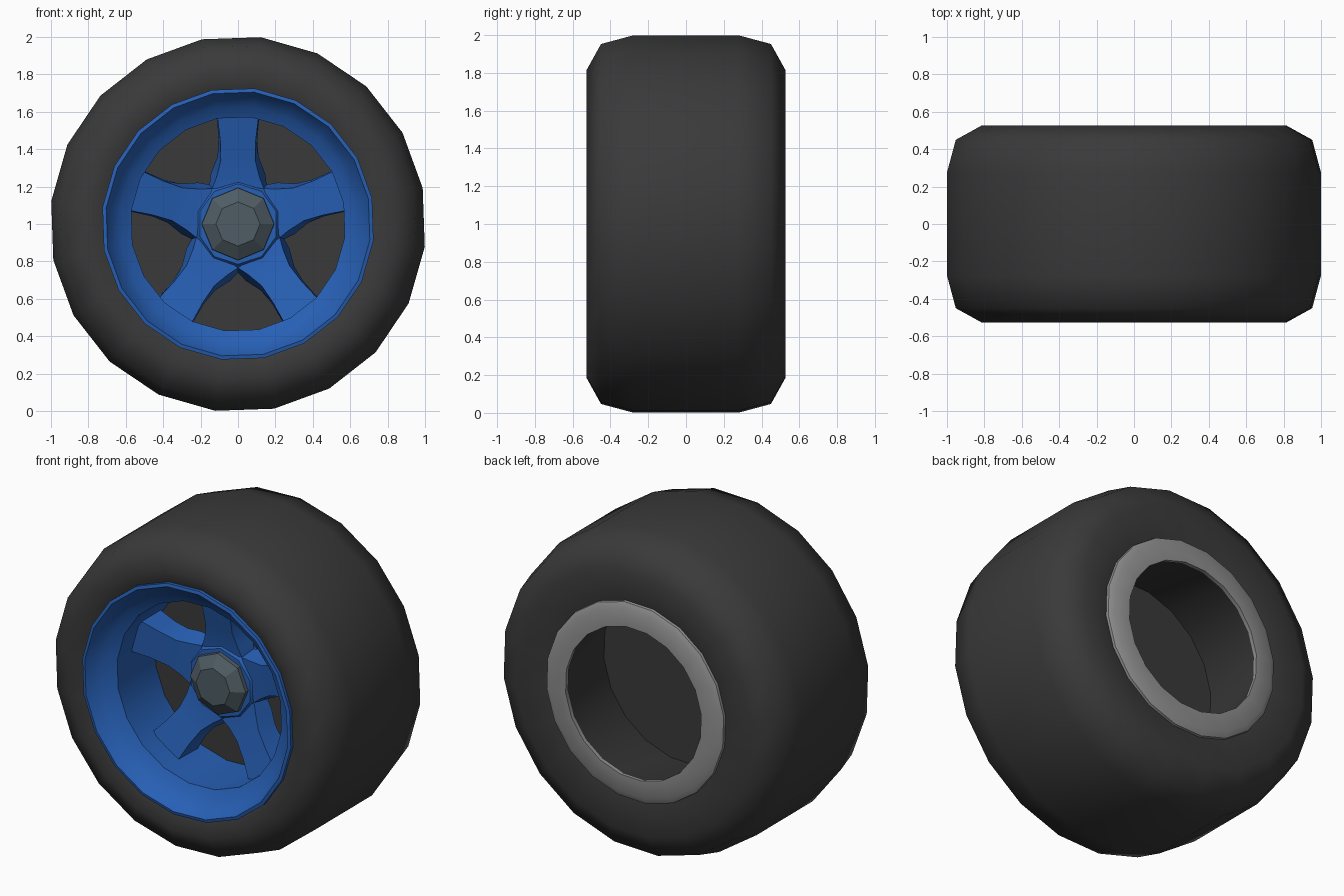
import bpy, math

if "Cube" in bpy.data.objects:
    bpy.data.objects.remove(bpy.data.objects["Cube"])

def material(name, col):
    m = bpy.data.materials.new(name)
    m.diffuse_color = (*col, 1)
    m.use_nodes = True
    m.node_tree.nodes["Principled BSDF"].inputs["Base Color"].default_value = m.diffuse_color
    return m

RUBBER = material("black_rubber", (0.042, 0.042, 0.042))
BLUE = material("blue_paint", (0.020, 0.115, 0.46))
STEEL = material("dark_steel", (0.078, 0.108, 0.128))
GREY = material("plain_grey", (0.28, 0.28, 0.28))
CZ = 1.0  # axle height

def make(name, verts, faces, mat, angle=30):
    me = bpy.data.meshes.new(name)
    me.from_pydata(verts, [], faces)
    me.materials.append(mat)
    me.update()
    me.shade_smooth()
    me.set_sharp_from_angle(angle=math.radians(angle))
    ob = bpy.data.objects.new(name, me)
    bpy.context.collection.objects.link(ob)
    return ob

def lathe(name, profile, mat, sides=20, start=83, angle=30):
    """Revolve (radius, y) points about the axle; outside is left of a +y path."""
    verts, rings = [], []
    for r, y in profile:
        base = len(verts)
        if r == 0:
            verts.append((0, y, CZ))
            rings.append([base] * sides)
            continue
        for i in range(sides):
            t = math.radians(start) + 2 * math.pi * i / sides
            verts.append((r * math.cos(t), y, CZ + r * math.sin(t)))
        rings.append(list(range(base, base + sides)))
    faces = []
    for a, b in zip(rings, rings[1:]):
        for i in range(sides):
            j = (i + 1) % sides
            f = [a[i], b[i], b[j], a[j]]
            faces.append(list(dict.fromkeys(f)))
    return make(name, verts, faces, mat, angle)

# Tyre: puffy shoulders, smooth shaded
lathe("tyre", [(0.71, -0.48), (0.82, -0.527), (0.96, -0.45), (1.006, -0.28),
               (1.006, 0.28), (0.96, 0.45), (0.82, 0.527), (0.60, 0.485)],
      RUBBER, angle=70)

# Dark cup behind the spokes, open to the back
lathe("inner_cup", [(0.475, 0.515), (0.575, 0.0), (0, 0.0)], RUBBER)
lathe("backing_disc", [(0, -0.01), (0.575, -0.01)], RUBBER)

# Grey ring at the back
lathe("back_ring", [(0.625, 0.475), (0.62, 0.505), (0.585, 0.523), (0.475, 0.523),
                    (0.475, 0.50)], GREY)

# Blue rim with lip and dished inside
lathe("rim", [(0.575, -0.005), (0.575, -0.385), (0.63, -0.415), (0.68, -0.46),
              (0.71, -0.515), (0.73, -0.51), (0.73, -0.46)], BLUE, angle=35)

# Hub collar and steel cap
lathe("hub_collar", [(0, -0.175), (0.215, -0.175), (0.235, -0.15), (0.235, -0.01)],
      BLUE, sides=10, start=90)
lathe("hub_cap", [(0, -0.25), (0.118, -0.25), (0.193, -0.20), (0.195, -0.16)],
      STEEL, sides=8, start=90, angle=20)

# Five spokes: (front radius, half width, front y, back radius, back half width)
STATIONS = [(0.585, 0.112, -0.25, 0.585, 0.116), (0.45, 0.095, -0.215, 0.45, 0.103),
            (0.34, 0.092, -0.19, 0.36, 0.11), (0.25, 0.115, -0.168, 0.27, 0.145),
            (0.19, 0.138, -0.16, 0.21, 0.153)]
BACK_Y = -0.06
for n in range(5):
    t = math.radians(90 + 72 * n)
    c, s = math.cos(t), math.sin(t)
    def put(u, w, y):
        return (u * c - w * s, y, CZ + u * s + w * c)
    verts, faces = [], []
    for u, w, y, ub, wb in STATIONS:
        verts += [put(u, w, y), put(u, -w, y), put(ub, -wb, BACK_Y), put(ub, wb, BACK_Y)]
    for k in range(len(STATIONS) - 1):
        for i in range(4):
            j = (i + 1) % 4
            faces.append((4 * k + i, 4 * k + j, 4 * k + 4 + j, 4 * k + 4 + i))
    faces.append((3, 2, 1, 0))
    e = 4 * (len(STATIONS) - 1)
    faces.append((e, e + 1, e + 2, e + 3))
    make("spoke_%d" % (n + 1), verts, faces, BLUE)
